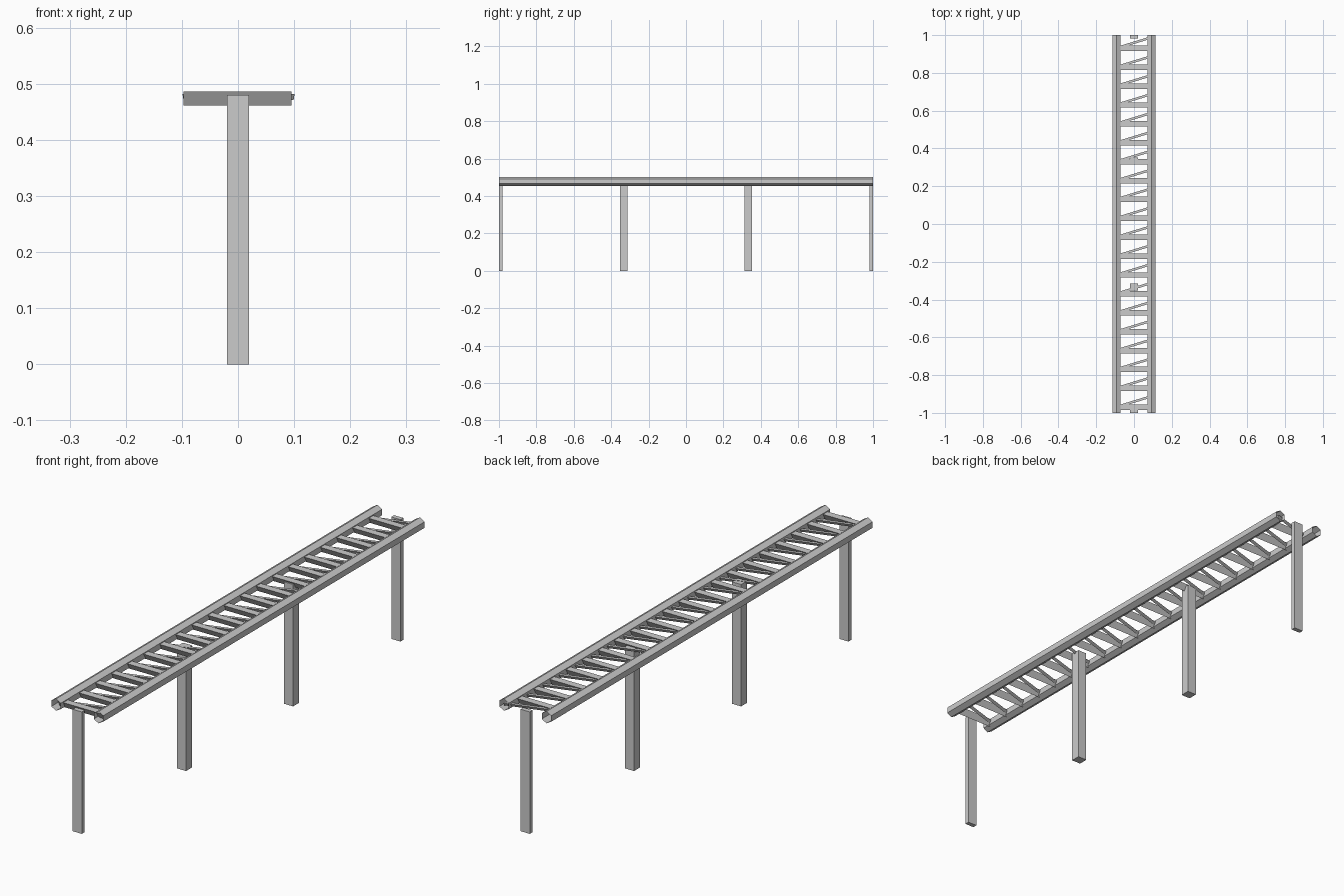
import bpy
from math import pi, cos, sin
from mathutils import Vector

if "Cube" in bpy.data.objects:
    bpy.data.objects.remove(bpy.data.objects["Cube"])

AXIS_Z = 0.478          # shared centre height of rails and braces


def prism(name, start, end, radius, sides, phase, capped=True):
    """Horizontal bar with a regular polygon cross-section."""
    a, b = Vector(start), Vector(end)
    up = Vector((0, 0, 1))
    side = up.cross(b - a).normalized()
    verts = []
    for p in (a, b):
        for i in range(sides):
            t = phase + 2 * pi * i / sides
            verts.append(p + radius * (side * cos(t) + up * sin(t)))
    faces = [(i, (i + 1) % sides, sides + (i + 1) % sides, sides + i)
             for i in range(sides)]
    if capped:
        faces += [tuple(reversed(range(sides))), tuple(range(sides, 2 * sides))]
    mesh = bpy.data.meshes.new(name)
    mesh.from_pydata(verts, [], faces)
    obj = bpy.data.objects.new(name, mesh)
    bpy.context.collection.objects.link(obj)
    return obj


def box(name, centre, size):
    bpy.ops.mesh.primitive_cube_add(size=1, location=centre)
    obj = bpy.context.object
    obj.name = name
    obj.scale = size


# Hexagonal hollow rails, open at both ends
for name, x in (("left_rail", -0.0925), ("right_rail", 0.0925)):
    prism(name, (x, -1, AXIS_Z), (x, 1, AXIS_Z), 0.0235, 6, pi / 2, capped=False)

# Three-sided rungs and slanted braces, flat side up
for i in range(20):
    y = -0.97 + 0.1 * i
    prism(f"rung_{i + 1}", (-0.097, y, AXIS_Z), (0.0955, y, AXIS_Z),
          0.0165, 3, -pi / 2)
    prism(f"brace_{i + 1}", (-0.097, y, AXIS_Z), (0.099, y + 0.06, AXIS_Z),
          0.0073, 3, -pi / 2)

# Square posts; the end pair is half depth, flush with the rail ends
for name, y, depth in (("front_post", -0.991, 0.018), ("front_middle_post", -0.333, 0.038),
                       ("back_middle_post", 0.333, 0.038), ("back_post", 0.991, 0.018)):
    box(name, (0, y, 0.24), (0.04, depth, 0.48))
